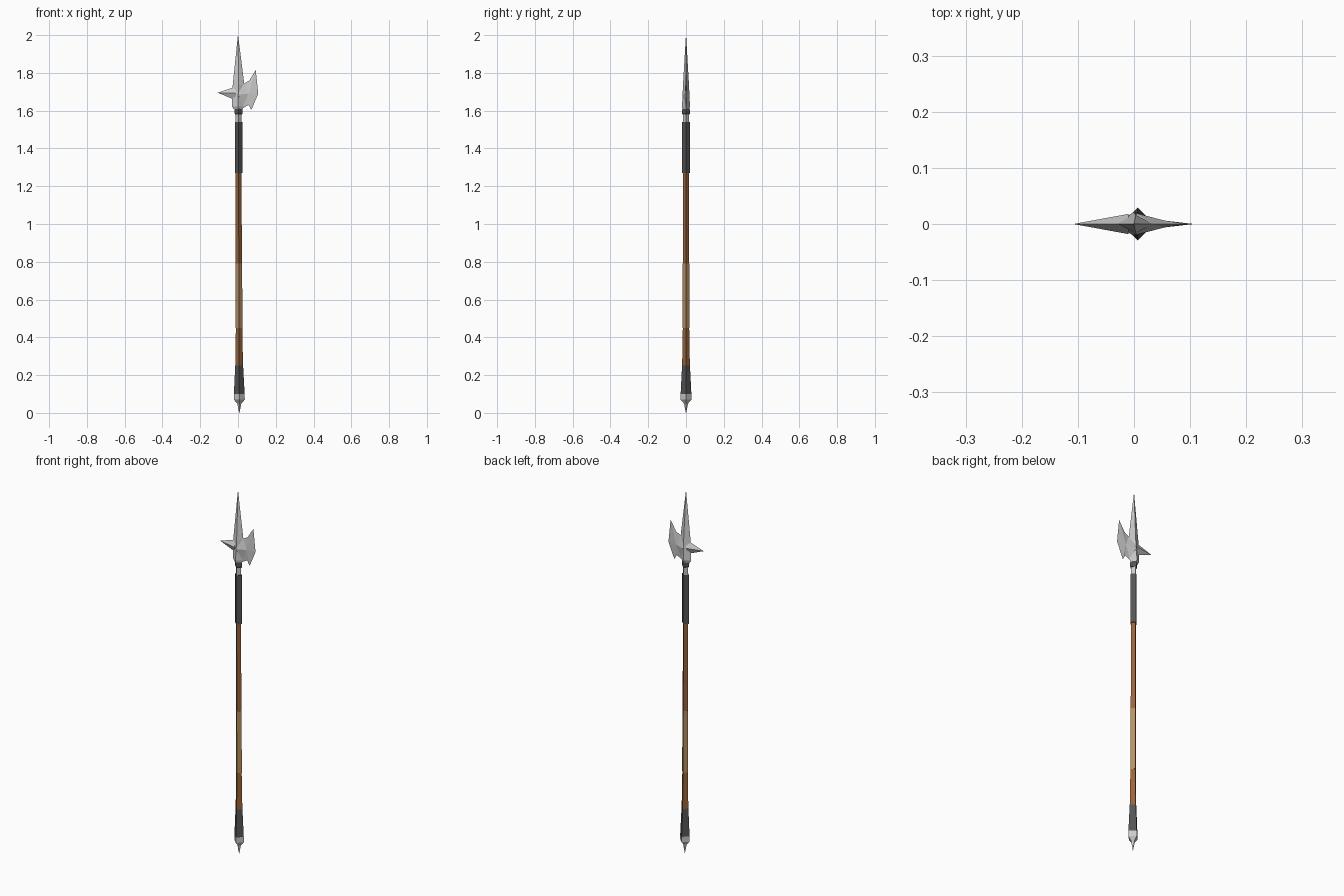
import bpy, bmesh

if "Cube" in bpy.data.objects:
    bpy.data.objects.remove(bpy.data.objects["Cube"])


def material(name, rgb):
    m = bpy.data.materials.new(name)
    m.diffuse_color = (*rgb, 1)
    m.use_nodes = True
    m.node_tree.nodes["Principled BSDF"].inputs["Base Color"].default_value = m.diffuse_color
    return m


DARK = material("dark_leather", (0.09, 0.09, 0.09))
WOOD = material("brown_wood", (0.33, 0.13, 0.045))
WRAP = material("tan_wrap", (0.48, 0.28, 0.12))


def make(name, verts, faces, mat=None):
    bm = bmesh.new()
    vs = [bm.verts.new(v) for v in verts]
    for f in faces:
        bm.faces.new([vs[i] for i in f])
    bmesh.ops.recalc_face_normals(bm, faces=bm.faces)
    me = bpy.data.meshes.new(name)
    bm.to_mesh(me)
    bm.free()
    ob = bpy.data.objects.new(name, me)
    bpy.context.collection.objects.link(ob)
    if mat:
        me.materials.append(mat)
    return ob


def loft(name, levels, mat=None):
    """Four-sided diamond loft; levels are (z, left x, right x, half y)."""
    verts, faces = [], []
    for z, l, r, h in levels:
        c = (l + r) / 2
        verts += [(l, 0, z), (c, -h, z), (r, 0, z), (c, h, z)]
    for k in range(len(levels) - 1):
        for i in range(4):
            j = (i + 1) % 4
            a = 4 * k
            faces.append((a + i, a + j, a + 4 + j, a + 4 + i))
    n = len(verts)
    faces += [(0, 1, 2, 3), (n - 4, n - 3, n - 2, n - 1)]
    return make(name, verts, faces, mat)


def pole(name, rings, mat=None):
    """Diamond pole section; its centre drifts slightly towards the foot."""
    levels = []
    for z, r in rings:
        c = 0.007 - 0.004 * min(z, 1.2) / 1.2
        levels.append((z, c - r, c + r, r))
    return loft(name, levels, mat)


# Shaft, from foot to collar
pole("foot_spike", [(0, 0.0008), (0.05, 0.011), (0.07, 0.029), (0.10, 0.029)])
pole("foot_sleeve", [(0.10, 0.0285), (0.25, 0.021)], DARK)
pole("lower_shaft", [(0.25, 0.0205), (0.45, 0.017)], WOOD)
pole("hand_wrap", [(0.45, 0.018), (0.79, 0.0175)], WRAP)
pole("upper_shaft", [(0.79, 0.0165), (1.27, 0.0155)], WOOD)
pole("upper_sleeve", [(1.27, 0.02), (1.54, 0.02)], DARK)
pole("neck", [(1.54, 0.0165), (1.585, 0.0165)])
pole("collar", [(1.58, 0.018), (1.587, 0.022), (1.602, 0.022), (1.608, 0.018)], DARK)

# Spear point
loft("spear_point", [(1.605, -0.02, 0.022, 0.018), (1.622, -0.032, 0.03, 0.021),
                     (1.735, -0.028, 0.034, 0.016), (2.0, -0.0005, 0.0005, 0.0005)])

# Back spike
make("back_spike",
     [(-0.108, 0, 1.695), (-0.01, 0, 1.728), (-0.01, -0.018, 1.692),
      (-0.01, 0, 1.655), (-0.01, 0.018, 1.692)],
     [(0, 1, 2), (0, 2, 3), (0, 3, 4), (0, 4, 1), (1, 2, 3, 4)])

# Axe blade: sharp outline with a raised ridge on both sides
outline = [(0, 1.75), (0.034, 1.745), (0.06, 1.76), (0.094, 1.815), (0.107, 1.69),
           (0.071, 1.604), (0.056, 1.63), (0.022, 1.612), (0, 1.62)]
verts = [(x, 0, z) for x, z in outline]
faces = []
for s in (-1, 1):
    p = len(verts)
    q = p + 1
    verts += [(0.005, s * 0.019, 1.685), (0.055, s * 0.006, 1.69)]
    faces += [(i, i + 1, q) for i in range(1, 7)]
    faces += [(0, 1, p), (1, q, p), (q, 7, p), (7, 8, p), (8, 0, p)]
make("axe_blade", verts, faces)
